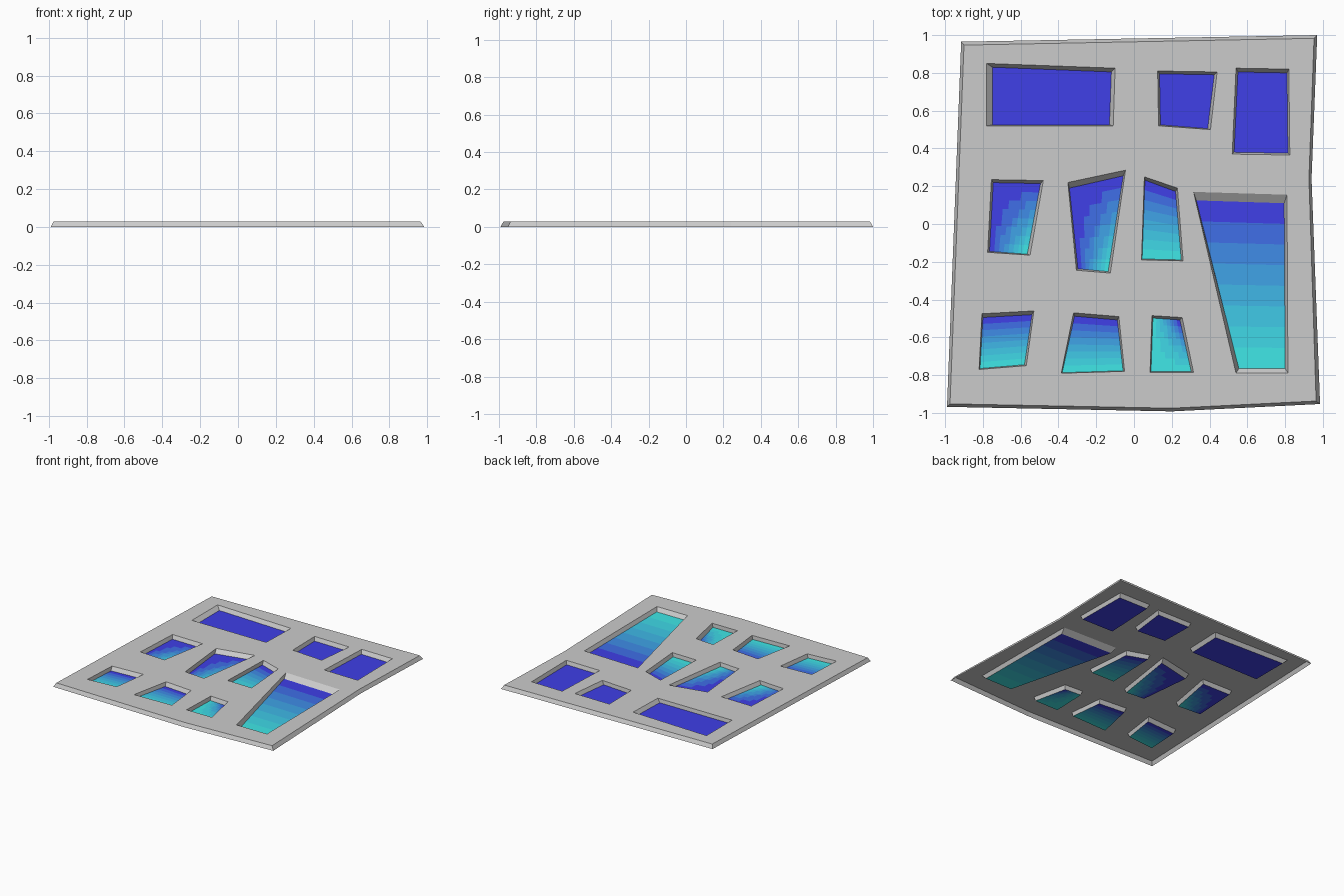
import bpy, bmesh
from mathutils import Vector

if "Cube" in bpy.data.objects:
    bpy.data.objects.remove(bpy.data.objects["Cube"])

H = 0.03      # plate height
STEPS = 8     # tint bands in a graded pane


def finish(bm, name, mats=()):
    mesh = bpy.data.meshes.new(name)
    bm.to_mesh(mesh)
    bm.free()
    for m in mats:
        mesh.materials.append(m)
    obj = bpy.data.objects.new(name, mesh)
    bpy.context.collection.objects.link(obj)
    return obj


# Blue to teal tints
tints = []
for i in range(STEPS):
    mat = bpy.data.materials.new(f"pane_tint_{i}")
    mat.diffuse_color = (0.05, 0.05 + 0.75 * i / (STEPS - 1), 0.8, 1)
    mat.use_nodes = True
    mat.node_tree.nodes["Principled BSDF"].inputs["Base Color"].default_value = mat.diffuse_color
    tints.append(mat)

# Outer rim: foot outline at z = 0 and top outline at z = H (clockwise)
foot = [(-.915, .965), (.97, 1.0), (.94, .24), (.985, -.953), (.20, -.992), (-.99, -.968)]
rim = [(-.90, .947), (.953, .983), (.926, .24), (.964, -.937), (.20, -.975), (-.974, -.952)]

# Windows: top corners TL, TR, BR, BL; inset left, top, right, bottom; teal weight per corner
windows = {
    "wide_window": ([(-.78, .85), (-.10, .825), (-.11, .52), (-.78, .52)], (.03, .02, .02, .005), "0000"),
    "upper_middle_window": ([(.125, .81), (.44, .805), (.405, .50), (.13, .52)], (.01, .015, .015, .005), "0000"),
    "upper_right_window": ([(.54, .825), (.82, .82), (.825, .365), (.52, .37)], (.01, .02, .01, .01), "0000"),
    "middle_left_window": ([(-.755, .235), (-.48, .23), (-.55, -.165), (-.775, -.15)], (.01, .016, .015, .005), "0010"),
    "middle_window": ([(-.35, .22), (-.045, .285), (-.125, -.26), (-.305, -.245)], (.008, .03, .012, .008), "0010"),
    "middle_right_window": ([(.055, .25), (.23, .19), (.26, -.195), (.04, -.19)], (.003, .018, .01, .005), "0011"),
    "tall_window": ([(.315, .17), (.81, .155), (.815, -.79), (.54, -.79)], (.015, .045, .015, .025), "0011"),
    "lower_left_window": ([(-.805, -.475), (-.53, -.46), (-.57, -.75), (-.82, -.77)], (.005, .02, .01, .005), "0011"),
    "lower_middle_window": ([(-.32, -.47), (-.08, -.49), (-.05, -.78), (-.385, -.79)], (.005, .018, .008, .003), "0011"),
    "lower_right_window": ([(.095, -.485), (.255, -.495), (.315, -.785), (.085, -.785)], (.005, .013, .012, .003), "1011"),
}


def pane_corners(top, inset):
    l, t, r, b = inset
    shift = [(l, -t), (-r, -t), (-r, b), (l, b)]
    return [Vector((x + dx, y + dy, 0)) for (x, y), (dx, dy) in zip(top, shift)]


def skirt(bm, upper, lower, outward):
    """Sloped wall between an upper and a lower loop; returns the upper edges."""
    up = [bm.verts.new((p[0], p[1], H)) for p in upper]
    lo = [bm.verts.new((p[0], p[1], 0)) for p in lower]
    n = len(up)
    for i in range(n):
        j = (i + 1) % n
        quad = [up[i], up[j], lo[j], lo[i]]
        bm.faces.new(quad if outward else quad[::-1])
    return [bm.edges.get((up[i], up[(i + 1) % n])) for i in range(n)]


# Plate: open underneath, with sloped rim and window recesses
bm = bmesh.new()
loops = skirt(bm, rim, foot, True)
for top, inset, _ in windows.values():
    loops += skirt(bm, top, pane_corners(top, inset), False)
fill = bmesh.ops.triangle_fill(bm, edges=loops, use_beauty=True, normal=(0, 0, 1))
for f in fill["geom"]:
    if isinstance(f, bmesh.types.BMFace):
        f.normal_update()
        if f.normal.z < 0:
            f.normal_flip()
finish(bm, "wall_plate")


# Panes: flat at the bottom of each recess, banded from blue to teal
def blend(c, u, v):
    return (c[0] * (1 - u) + c[1] * u) * (1 - v) + (c[3] * (1 - u) + c[2] * u) * v


for name, (top, inset, teal) in windows.items():
    c = pane_corners(top, inset)
    w = [int(k) for k in teal]
    nv = STEPS if any(w) else 1
    nu = STEPS if w[0] != w[1] or w[2] != w[3] else 1
    bm = bmesh.new()
    grid = [[bm.verts.new(blend(c, i / nu, j / nv)) for i in range(nu + 1)] for j in range(nv + 1)]
    for j in range(nv):
        for i in range(nu):
            f = bm.faces.new((grid[j][i], grid[j + 1][i], grid[j + 1][i + 1], grid[j][i + 1]))
            f.material_index = min(STEPS - 1, int(blend(w, (i + .5) / nu, (j + .5) / nv) * STEPS))
    finish(bm, name.replace("window", "pane"), tints)
